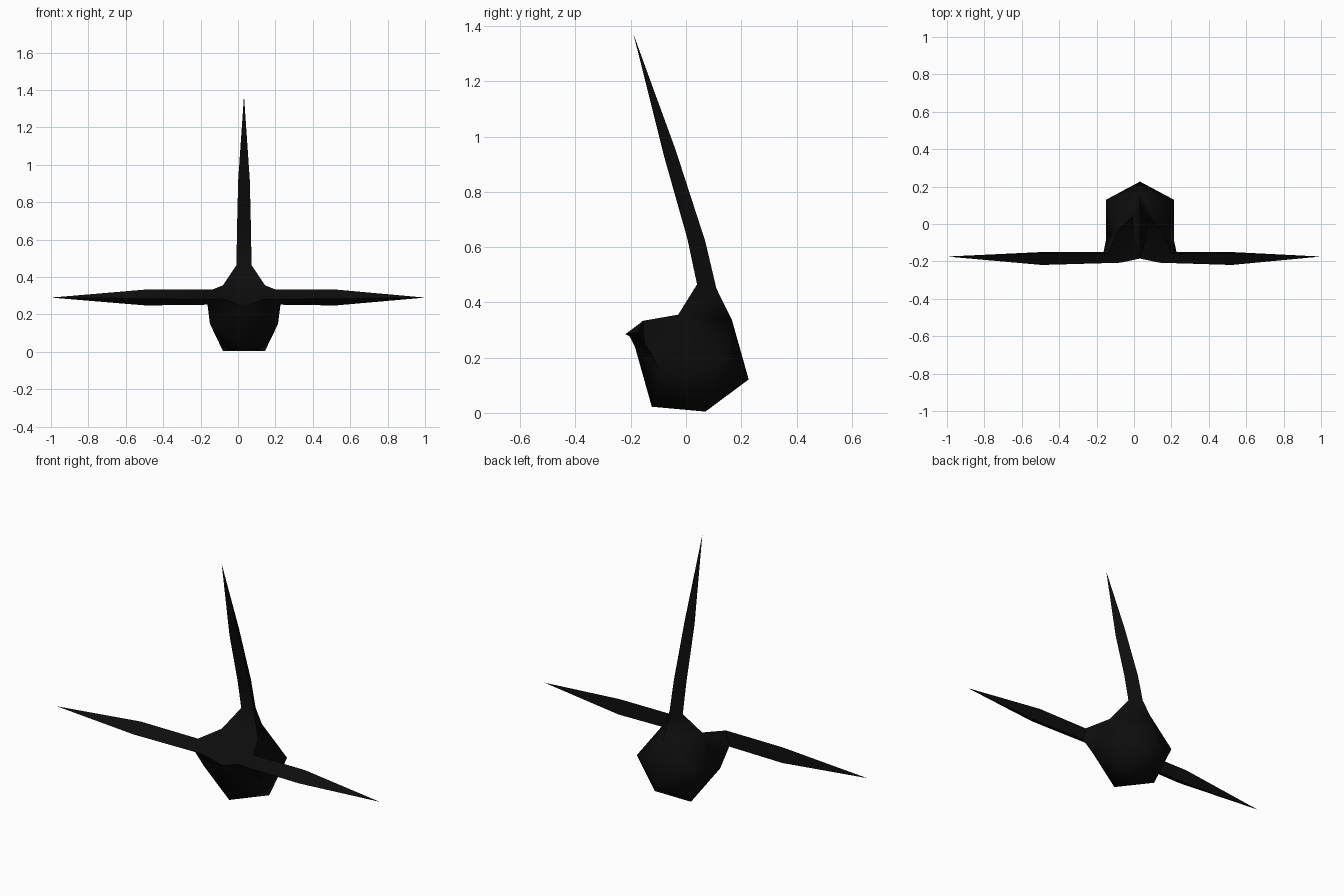
import bpy, bmesh, math
from mathutils import Vector

if "Cube" in bpy.data.objects:
    bpy.data.objects.remove(bpy.data.objects["Cube"])

CX, CY, CZ = 0.032, 0.021, 0.18      # centre of the core
S = 0.1125                           # half edge of the icosahedral core
PHI = (1 + math.sqrt(5)) / 2
U = Vector((0, -0.271, 0.963))       # tilted up axis
V = Vector((0, 0.963, 0.271))        # tilted back axis


def place(x, u, v):
    return Vector((CX, CY, CZ)) + S * (Vector((x, 0, 0)) + U * u + V * v)


bm = bmesh.new()

# core: regular icosahedron
core = {}
for a in (-1, 1):
    for b in (-PHI, PHI):
        for key in ((0, a, b), (a, b, 0), (b, 0, a)):
            core[key] = bm.verts.new(place(*key))
hull = bmesh.ops.convex_hull(bm, input=list(bm.verts))


def spike(base, rings, tip):
    """Replace one core face with a three-sided spike through the given rings."""
    loop = [core[k] for k in base]
    face = bm.faces.get(loop)
    if face:
        bm.faces.remove(face)
    for ring in rings:
        nxt = [bm.verts.new(p) for p in ring]
        for i in range(3):
            j = (i + 1) % 3
            bm.faces.new((loop[i], loop[j], nxt[j], nxt[i]))
        loop = nxt
    end = bm.verts.new(tip)
    for i in range(3):
        bm.faces.new((loop[i], loop[(i + 1) % 3], end))


# tall spike: (half width, front y, front z, back y, back z)
rows = [(0.040, 0.040, 0.465, 0.110, 0.450),
        (0.038, 0.005, 0.630, 0.070, 0.620),
        (0.031, -0.077, 0.920, -0.037, 0.950)]
spike([(-1, PHI, 0), (1, PHI, 0), (0, 1, PHI)],
      [[(CX - w, fy, fz), (CX + w, fy, fz), (CX, by, bz)]
       for w, fy, fz, by, bz in rows],
      (CX, -0.19, 1.37))

# side spikes
for s, mid, tip in ((1, 0.49, 1.0), (-1, 0.525, -1.0)):
    spike([(s, PHI, 0), (s * PHI, 0, -1), (0, 1, -PHI)],
          [[(CX + s * 0.170, -0.157, 0.333), (CX + s * 0.195, -0.150, 0.252),
            (CX + s * 0.105, -0.207, 0.282)],
           [(CX + s * mid, -0.155, 0.333), (CX + s * mid, -0.150, 0.248),
            (CX + s * mid, -0.219, 0.285)]],
          (tip, -0.174, 0.29))

bmesh.ops.recalc_face_normals(bm, faces=bm.faces)
mesh = bpy.data.meshes.new("spiked_core")
bm.to_mesh(mesh)
bm.free()

black = bpy.data.materials.new("near_black")
black.diffuse_color = (0.004, 0.004, 0.004, 1)
black.use_nodes = True
black.node_tree.nodes["Principled BSDF"].inputs["Base Color"].default_value = black.diffuse_color
mesh.materials.append(black)

obj = bpy.data.objects.new("spiked_core", mesh)
bpy.context.collection.objects.link(obj)
bpy.context.view_layer.objects.active = obj
obj.select_set(True)
bpy.ops.object.shade_smooth_by_angle(angle=math.radians(45))
